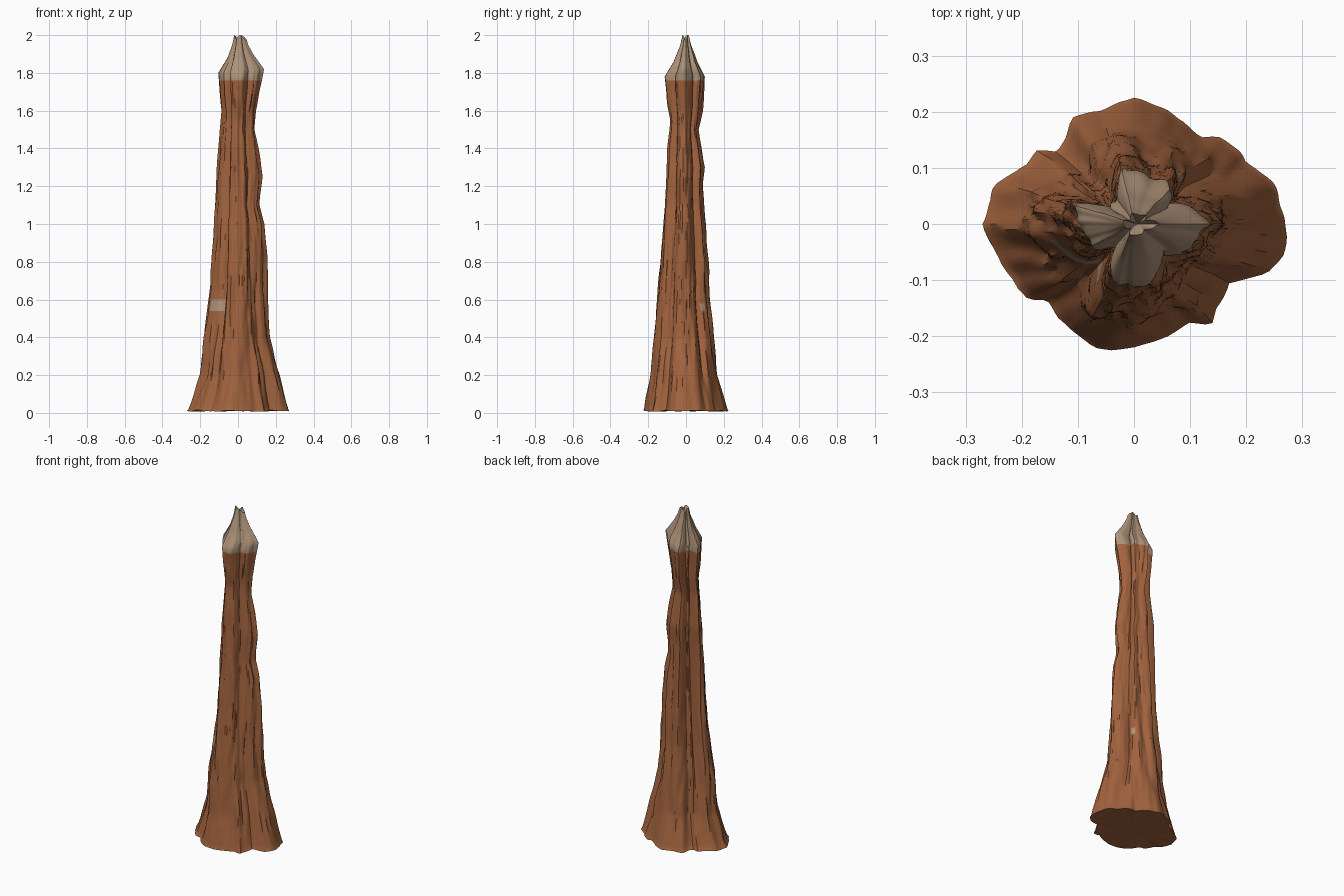
import bpy, bmesh, math
from mathutils import Vector, noise

if "Cube" in bpy.data.objects:
    bpy.data.objects.remove(bpy.data.objects["Cube"])

SIDES = 128


def material(name, rgb):
    m = bpy.data.materials.new(name)
    m.diffuse_color = (*rgb, 1)
    m.use_nodes = True
    m.node_tree.nodes["Principled BSDF"].inputs["Base Color"].default_value = m.diffuse_color
    return m


def lerp_table(table, v):
    for (a, fa), (b, fb) in zip(table, table[1:]):
        if v <= b:
            return fa + (fb - fa) * max(0, v - a) / (b - a)
    return table[-1][1]


# Reach of the trunk in each direction by height
RIGHT = [(0, .267), (.2, .222), (.4, .168), (.6, .155), (.8, .15), (1, .142), (1.1, .118), (1.25, .133),
         (1.4, .108), (1.5, .09), (1.6, .095), (1.75, .125), (1.82, .137), (1.9, .08), (1.96, .055), (2, .045)]
LEFT = [(0, .27), (.06, .245), (.2, .2), (.4, .182), (.6, .155), (.8, .135), (1, .125), (1.2, .112),
        (1.4, .1), (1.6, .085), (1.75, .1), (1.8, .103), (1.88, .055), (1.95, .03), (2, .02)]
BACK = [(0, .225), (.2, .175), (.4, .15), (.6, .125), (.8, .115), (1, .103), (1.2, .09), (1.3, .1),
        (1.5, .065), (1.6, .085), (1.78, .1), (1.86, .06), (1.95, .03), (2, .02)]
FRONT = [(0, .225), (.2, .19), (.6, .15), (1, .117), (1.2, .103), (1.4, .095), (1.55, .082),
         (1.65, .1), (1.78, .112), (1.86, .065), (1.95, .03), (2, .02)]

# Cross-sections: ragged base and four-lobed top
BASE = [(.265, -.06), (.25, .07), (.2, .11), (.155, .155), (.12, .155), (.04, .21), (0, .225), (-.06, .2),
        (-.11, .19), (-.12, .155), (-.14, .13), (-.17, .13), (-.19, .105), (-.245, .07), (-.27, 0),
        (-.24, -.06), (-.2, -.12), (-.19, -.135), (-.155, -.135), (-.11, -.195), (-.07, -.222),
        (-.04, -.225), (.05, -.205), (.1, -.175), (.14, -.18), (.15, -.15), (.17, -.105), (.24, -.085)]
LOBES = [(.14, 0), (.11, .03), (.06, .035), (.065, .08), (.03, .08), (-.02, .1), (-.03, .05), (-.04, .03),
         (-.1, .035), (-.09, -.01), (-.07, -.04), (-.03, -.04), (-.04, -.1), (0, -.11), (.04, -.1),
         (.055, -.055), (.1, -.045), (.12, -.02)]


def polar(points, xr, xl, yb, yf):
    """Turn an outline into a radius-by-angle table of unit reach."""
    t = []
    for x, y in points:
        u, v = x / (xr if x > 0 else xl), y / (yb if y > 0 else yf)
        t.append((math.atan2(v, u) % math.tau, math.hypot(u, v)))
    t.sort()
    return [(t[-1][0] - math.tau, t[-1][1])] + t + [(t[0][0] + math.tau, t[0][1])]


base = polar(BASE, .267, .27, .225, .225)
lobes = polar(LOBES, .14, .1, .1, .11)


def surface(i, z):
    a = math.tau * i / SIDES
    c, s = math.cos(a), math.sin(a)
    f = min(1, max(0, z / 1.1)) ** .8
    r = lerp_table(base, a) * (1 - f) + lerp_table(lobes, a) * f
    # Bark: long vertical grooves and short bulges
    fade = min(1, max(.1, (2 - z) / .3)) * min(1, .25 + z / .3)
    r += fade * .10 * noise.noise(Vector((c * 4, s * 4, z * 2.2)))
    r += fade * .05 * noise.noise(Vector((c * 9 + 5, s * 9, z * 7)))
    x = c * r * lerp_table(RIGHT if c > 0 else LEFT, z)
    y = s * r * lerp_table(BACK if s > 0 else FRONT, z)
    # Uneven bottom edge and ragged tip
    if z == 0:
        z = .01 + .01 * noise.noise(Vector((c * 3, s * 3, 2)))
    elif z > 1.9:
        z -= (z - 1.9) * .25 * (.5 + .5 * math.sin(3 * a + 2.2))
    return x, y, z


bm = bmesh.new()
heights = [k * .02 for k in range(101)]
rings = [[bm.verts.new(surface(i, z)) for i in range(SIDES)] for z in heights]
for k, (lo, hi) in enumerate(zip(rings, rings[1:])):
    mid = heights[k] + .01
    for i in range(SIDES):
        j = (i + 1) % SIDES
        f = bm.faces.new((lo[i], lo[j], hi[j], hi[i]))
        deg = 360 * (i + .5) / SIDES
        # Bare wood: sharpened tip and two small scars
        scar = (.54 < mid < .6 and 190 < deg < 238) or (.54 < mid < .58 and 48 < deg < 60)
        f.material_index = int(mid > 1.76 or scar)

# Closed ends
for ring, z, flip, mat in ((rings[0], .012, True, 0), (rings[-1], 1.95, False, 1)):
    m = sum((v.co for v in ring), Vector()) / SIDES
    centre = bm.verts.new((m.x, m.y, z))
    for i in range(SIDES):
        a, b = ring[i], ring[(i + 1) % SIDES]
        f = bm.faces.new((b, a, centre) if flip else (a, b, centre))
        f.material_index = mat

mesh = bpy.data.meshes.new("trunk")
bm.to_mesh(mesh)
bm.free()
mesh.materials.append(material("bark brown", (.36, .125, .048)))
mesh.materials.append(material("bare wood", (.42, .29, .19)))
trunk = bpy.data.objects.new("trunk", mesh)
bpy.context.collection.objects.link(trunk)
bpy.context.view_layer.objects.active = trunk
trunk.select_set(True)
bpy.ops.object.shade_smooth_by_angle(angle=math.radians(40))
